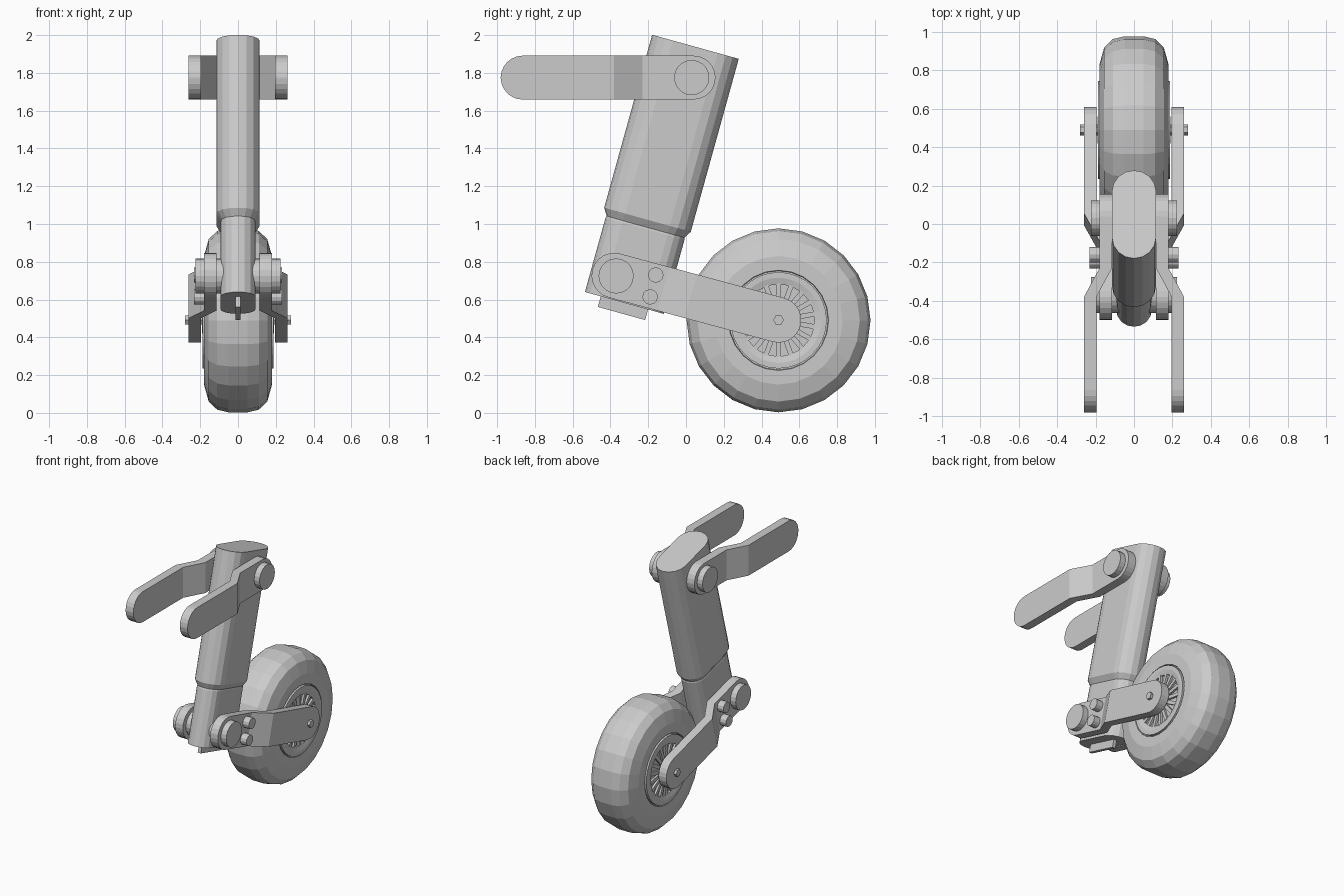
import bpy, bmesh
from math import sin, cos, pi, radians
from mathutils import Matrix, Vector

cube = bpy.data.objects.get("Cube")
if cube:
    bpy.data.objects.remove(cube)

grey = bpy.data.materials.new("plain_grey")
grey.use_nodes = True
tone = (0.6, 0.6, 0.6, 1)
grey.diffuse_color = tone
grey.node_tree.nodes["Principled BSDF"].inputs["Base Color"].default_value = tone


def finish(name, bm, mirror=False):
    bmesh.ops.recalc_face_normals(bm, faces=bm.faces)
    mesh = bpy.data.meshes.new(name)
    bm.to_mesh(mesh)
    bm.free()
    mesh.materials.append(grey)
    ob = bpy.data.objects.new(name, mesh)
    bpy.context.collection.objects.link(ob)
    if mirror:
        ob.modifiers.new("mirror", "MIRROR").use_mirror_merge = False
    return ob


def loft(bm, rings, caps=True, closed=False):
    """Skin a list of equally sized point rings."""
    vr = [[bm.verts.new(p) for p in ring] for ring in rings]
    pairs = list(zip(vr, vr[1:])) + ([(vr[-1], vr[0])] if closed else [])
    for a, b in pairs:
        for i in range(len(a)):
            j = (i + 1) % len(a)
            bm.faces.new((a[i], a[j], b[j], b[i]))
    if caps and not closed:
        bm.faces.new(vr[0])
        bm.faces.new(vr[-1])


def around(r, x, y, z, sides):
    return [(x, y + r * cos(2 * pi * i / sides), z + r * sin(2 * pi * i / sides))
            for i in range(sides)]


def disc(name, y, z, r, x0, x1, sides=20):
    bm = bmesh.new()
    loft(bm, [around(r, x0, y, z, sides), around(r, x1, y, z, sides)])
    return finish(name, bm, mirror=True)


# Leaning leg frame: local z runs up the leg, origin at the top centre
LEAN = Matrix.Translation((0, 0.05, 1.938)) @ Matrix.Rotation(radians(-15.5), 4, "X")


def stadium(half_w, half_l, z, n=8):
    pts = []
    for side in (1, -1):
        for i in range(n + 1):
            a = pi * i / n
            pts.append(LEAN @ Vector((side * half_w * cos(a),
                                      side * (half_l - half_w + half_w * sin(a)), z)))
    return pts


def leg_part(name, sections):
    bm = bmesh.new()
    loft(bm, [stadium(*s) for s in sections])
    return finish(name, bm)


# Leg: outer sleeve with tapered lip, inner strut and foot rib
leg_part("leg_sleeve", [(0.115, 0.238, 0), (0.115, 0.238, -0.95), (0.09, 0.213, -0.99)])
leg_part("leg_strut", [(0.085, 0.208, -0.97), (0.093, 0.217, -1.0), (0.093, 0.217, -1.407)])
bm = bmesh.new()
bmesh.ops.create_cube(bm, size=1, matrix=LEAN @ Matrix.Translation((0, 0, -1.43))
                      @ Matrix.Diagonal((0.026, 0.26, 0.07, 1)))
finish("foot_rib", bm)


# Arms: flat round-ended bars that step outward past the pivot
def arm(name, start, end, r, n=6):
    a, b = Vector((0, *start)), Vector((0, *end))
    length = (b - a).length
    along = (b - a) / length
    across = along.cross(Vector((1, 0, 0)))
    angles = [pi / 2 * (i + 0.15) / (n + 0.15) for i in range(n + 1)]
    stations = [(-r * cos(t), r * sin(t)) for t in angles]
    stations += [(0.27, r), (0.42, r)]
    stations += [(length + r * cos(t), r * sin(t)) for t in reversed(angles)]
    rings = []
    for s, h in stations:
        x = 0.115 if s < 0.4 else 0.196
        base = a + along * s
        rings.append([base + across * k * h + Vector((x + w, 0, 0))
                      for k, w in ((-1, 0), (1, 0), (1, 0.065), (-1, 0.065))])
    bm = bmesh.new()
    loft(bm, rings)
    return finish(name, bm, mirror=True)


arm("upper_arm", (0.04, 1.775), (-0.865, 1.775), 0.116)
arm("lower_arm", (-0.38, 0.727), (0.49, 0.492), 0.12)

# Pivot discs, bolts and axle ends
disc("upper_pivot", 0.03, 1.775, 0.093, 0.08, 0.225)
disc("lower_pivot", -0.37, 0.725, 0.093, 0.07, 0.225)
disc("upper_bolt", -0.16, 0.73, 0.041, 0.12, 0.232, 12)
disc("lower_bolt", -0.19, 0.614, 0.041, 0.12, 0.232, 12)
disc("axle_end", 0.49, 0.492, 0.028, 0, 0.28, 6)


# Wheel: turned tyre and rim, with radial fins in the hub recess
WY, WZ = 0.49, 0.49


def turned(name, profile, sides, closed=False):
    bm = bmesh.new()
    loft(bm, [around(r, x, WY, WZ, sides) for x, r in profile], closed=closed)
    return finish(name, bm)


half = [(0.05, 0.487), (0.11, 0.473), (0.155, 0.43), (0.18, 0.34), (0.18, 0.265), (0.165, 0.262)]
turned("tyre", [(-x, r) for x, r in reversed(half)] + half, 24)
for side, label in ((1, "left"), (-1, "right")):
    ring = [(0.1, 0.255), (0.187, 0.255), (0.187, 0.225), (0.178, 0.19), (0.1, 0.19)]
    turned(label + "_rim", [(side * x, r) for x, r in ring], 32, closed=True)
disc("hub", WY, WZ, 0.07, 0.1, 0.19, 16)

bm = bmesh.new()
for i in range(18):
    spin = Matrix.Translation((0.17, WY, WZ)) @ Matrix.Rotation(2 * pi * i / 18, 4, "X")
    bmesh.ops.create_cube(bm, size=1, matrix=spin @ Matrix.Translation((0, 0, 0.13))
                          @ Matrix.Diagonal((0.022, 0.026, 0.13, 1)))
finish("hub_fins", bm, mirror=True)
